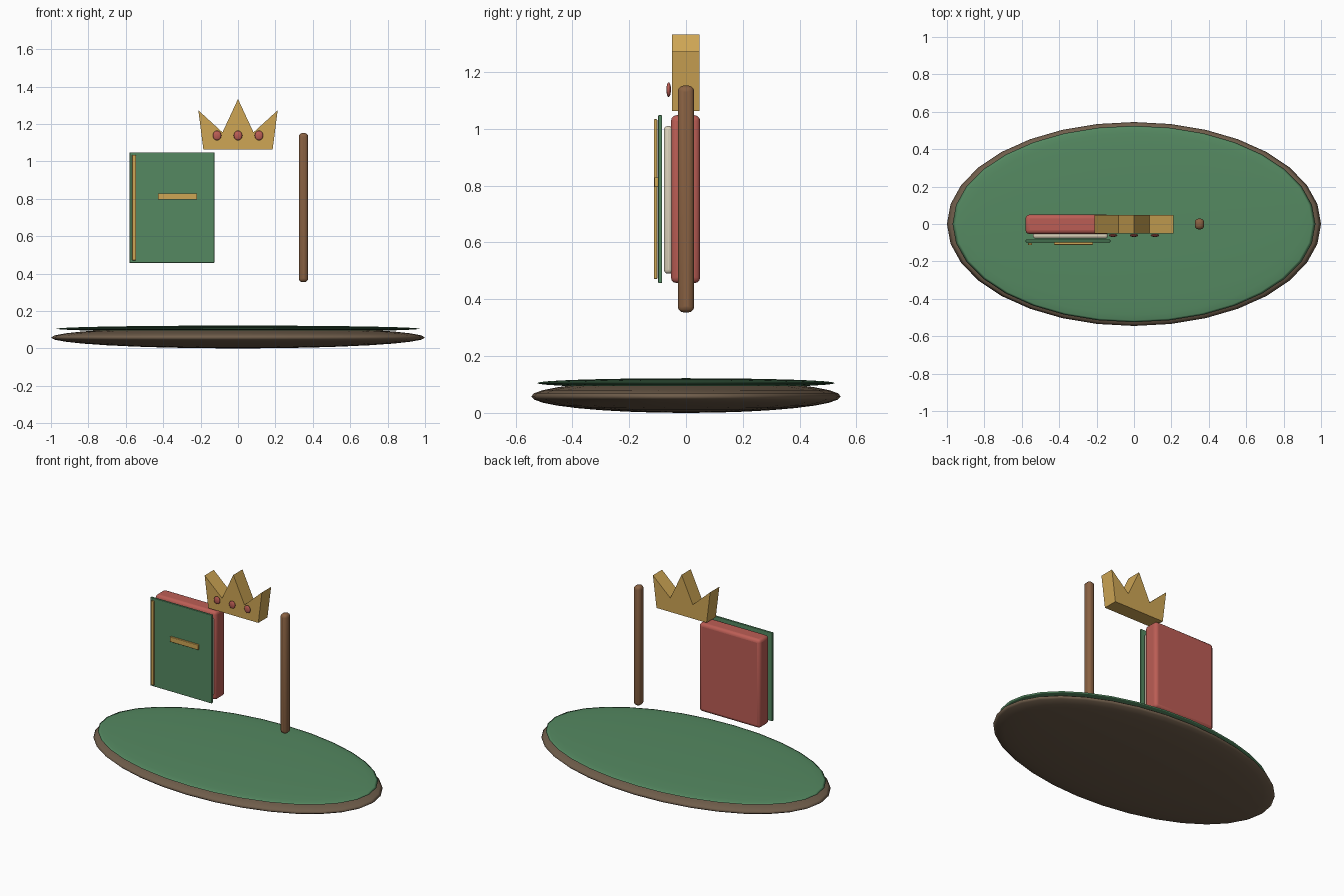
import bpy, math

if "Cube" in bpy.data.objects:
    bpy.data.objects.remove(bpy.data.objects["Cube"])


def material(name, rgb):
    m = bpy.data.materials.new(name)
    m.diffuse_color = (*rgb, 1)
    m.use_nodes = True
    m.node_tree.nodes["Principled BSDF"].inputs["Base Color"].default_value = m.diffuse_color
    return m


BROWN = material("dark_brown", (0.16, 0.11, 0.07))
WOOD = material("wood", (0.25, 0.12, 0.055))
GREEN = material("green", (0.09, 0.25, 0.12))
RED = material("red", (0.5, 0.11, 0.09))
GOLD = material("gold", (0.62, 0.38, 0.09))
CREAM = material("cream", (0.72, 0.65, 0.5))


def finish(name, mat):
    ob = bpy.context.object
    ob.name = name
    ob.data.materials.append(mat)
    bpy.ops.object.transform_apply(location=False, rotation=False, scale=True)
    return ob


def ball(name, centre, radii, mat, segs=32, rings=16):
    bpy.ops.mesh.primitive_uv_sphere_add(segments=segs, ring_count=rings, radius=1, location=centre)
    bpy.context.object.scale = radii
    finish(name, mat)
    bpy.ops.object.shade_smooth()


def box(name, lo, hi, mat, bevel=0.003, segs=3):
    bpy.ops.mesh.primitive_cube_add(size=1, location=[(a + b) / 2 for a, b in zip(lo, hi)])
    bpy.context.object.scale = [b - a for a, b in zip(lo, hi)]
    ob = finish(name, mat)
    mod = ob.modifiers.new("bevel", 'BEVEL')
    mod.width, mod.segments = bevel, segs
    bpy.ops.object.shade_smooth_by_angle(angle=math.radians(35))


# Oval base: flattened spheres
ball("base", (0, 0, 0.058), (1, 0.545, 0.058), BROWN)
ball("base_top", (0, 0, 0.105), (0.97, 0.525, 0.017), GREEN)

# Book
box("book_back", (-0.58, -0.053, 0.457), (-0.128, 0.05, 1.048), RED, 0.02)
box("book_pages", (-0.54, -0.078, 0.49), (-0.14, -0.045, 1.01), CREAM, 0.014)
box("book_cover", (-0.58, -0.098, 0.457), (-0.126, -0.084, 1.048), GREEN)
box("spine_trim", (-0.566, -0.113, 0.471), (-0.545, -0.101, 1.034), GOLD)
box("title_bar", (-0.428, -0.111, 0.795), (-0.218, -0.097, 0.829), GOLD)

# Staff
box("staff", (0.325, -0.029, 0.354), (0.375, 0.029, 1.152), WOOD, 0.02)

# Crown: extruded zigzag profile
half = [(0.185, 1.062), (0.212, 1.273), (0.083, 1.155)]
profile = half + [(0, 1.333)] + [(-x, z) for x, z in reversed(half)]
n = len(profile)
verts = [(x, y, z) for y in (-0.05, 0.047) for x, z in profile]
faces = [list(range(n)), list(range(2 * n - 1, n - 1, -1))]
faces += [[i, i + n, (i + 1) % n + n, (i + 1) % n] for i in range(n)]
mesh = bpy.data.meshes.new("crown")
mesh.from_pydata(verts, [], faces)
mesh.materials.append(GOLD)
bpy.context.collection.objects.link(bpy.data.objects.new("crown", mesh))

# Crown gems
for i in (-1, 0, 1):
    ball(f"gem_{i + 2}", (i * 0.112, -0.061, 1.138), (0.023, 0.008, 0.026), RED, 16, 8)
